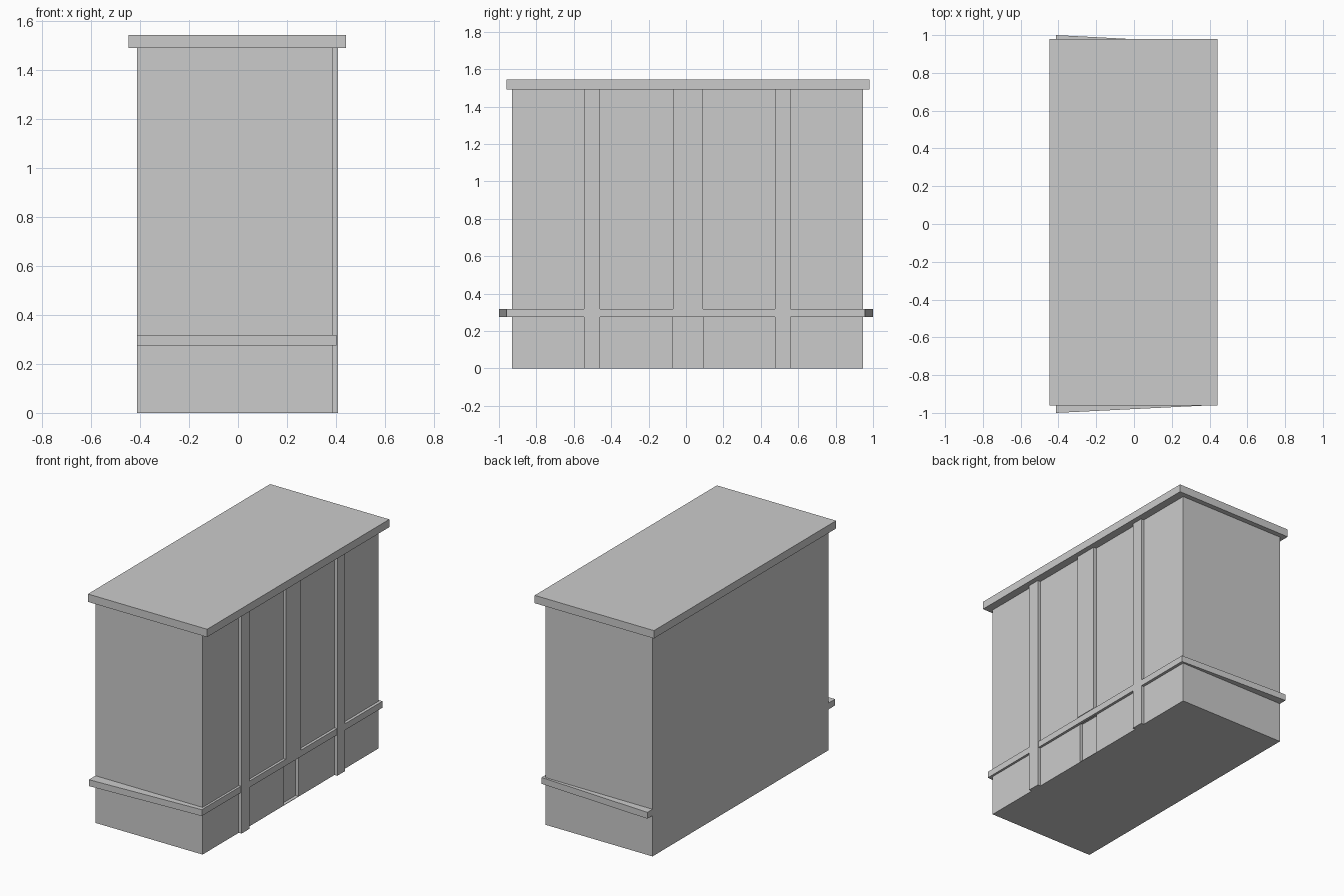
import bpy, bmesh

if "Cube" in bpy.data.objects:
    bpy.data.objects.remove(bpy.data.objects["Cube"])


def prism(name, pts, z0, z1):
    """Extrude an xy outline from z0 to z1."""
    bm = bmesh.new()
    face = bm.faces.new([bm.verts.new((x, y, z0)) for x, y in pts])
    top = bmesh.ops.extrude_face_region(bm, geom=[face])
    verts = [v for v in top["geom"] if isinstance(v, bmesh.types.BMVert)]
    bmesh.ops.translate(bm, verts=verts, vec=(0, 0, z1 - z0))
    bmesh.ops.recalc_face_normals(bm, faces=bm.faces)
    mesh = bpy.data.meshes.new(name)
    bm.to_mesh(mesh)
    bm.free()
    obj = bpy.data.objects.new(name, mesh)
    bpy.context.collection.objects.link(obj)
    return obj


def box(name, x0, x1, y0, y1, z0, z1):
    return prism(name, [(x0, y0), (x1, y0), (x1, y1), (x0, y1)], z0, z1)


LEFT, WALL, OUT = -0.412, 0.387, 0.408
FRONT, BACK = -0.93, 0.945
BAND0, BAND1, TOP = 0.275, 0.318, 1.492

# Main building block, full height
body = box("body", LEFT, WALL, FRONT, BACK, 0, TOP)

# Shallow doorway recess below the band
cutter = box("doorway_cutter", WALL - 0.022, 0.6, -0.07, 0.09, 0.003, BAND0 + 0.01)
cutter.hide_render = True
cutter.hide_viewport = True
cut = body.modifiers.new("doorway", "BOOLEAN")
cut.operation = "DIFFERENCE"
cut.solver = "EXACT"
cut.object = cutter

# Overhanging flat roof slab
box("roof_slab", -0.447, 0.442, -0.96, 0.98, TOP, 1.545)

# Slightly tapered band around three sides, open at the left wall
prism("wall_band", [
    (LEFT, -1.0), (0.402, -0.96), (OUT - 0.001, 0.957), (LEFT, 1.0),
    (LEFT, BACK), (WALL, BACK), (WALL, FRONT), (LEFT, FRONT)], BAND0, BAND1)

# Full-height pilasters on the right wall
for side, y0, y1 in (("front", -0.545, -0.46), ("back", 0.475, 0.558)):
    box(side + "_pilaster", WALL, OUT, y0, y1, 0, TOP)

# Wider centre pilaster standing above the doorway
box("centre_pilaster", WALL, OUT, -0.07, 0.09, BAND1, TOP)
